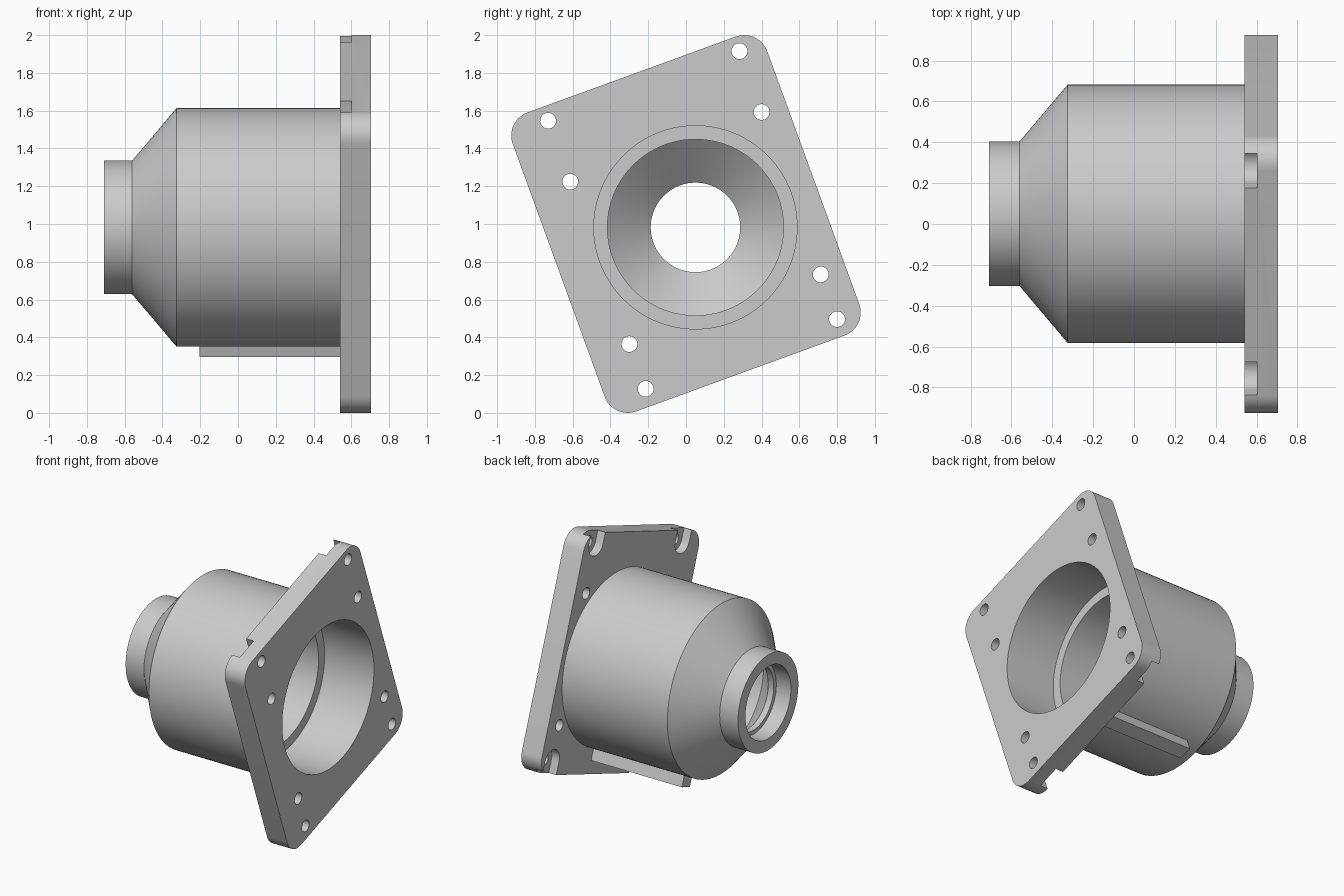
import bpy, bmesh
from math import sin, cos, pi, radians
from mathutils import Matrix, Vector

if "Cube" in bpy.data.objects:
    bpy.data.objects.remove(bpy.data.objects["Cube"], do_unlink=True)

grey = bpy.data.materials.new("machined grey")
grey.use_nodes = True
grey.diffuse_color = (0.6, 0.6, 0.6, 1)
grey.node_tree.nodes["Principled BSDF"].inputs["Base Color"].default_value = (0.6, 0.6, 0.6, 1)

# Flange frame: local y and z run along the flange sides, tilted about x
FRAME = Matrix.Translation((0, 0, 1)) @ Matrix.Rotation(radians(20), 4, 'X')
BORE_U, BORE_V = 0.041, -0.034
BACK, FACE = 0.54, 0.705
BORE_R = 0.538


def make_object(name, bm, matrix):
    bmesh.ops.recalc_face_normals(bm, faces=bm.faces)
    bm.transform(matrix)
    mesh = bpy.data.meshes.new(name)
    bm.to_mesh(mesh)
    bm.free()
    mesh.materials.append(grey)
    obj = bpy.data.objects.new(name, mesh)
    bpy.context.collection.objects.link(obj)
    return obj


def arc(u, v, r, start, end, steps):
    angles = [radians(start + (end - start) * i / steps) for i in range(steps + 1)]
    return [(u + r * cos(a), v + r * sin(a)) for a in angles]


def prism(name, outline, x0, x1):
    bm = bmesh.new()
    face = bm.faces.new([bm.verts.new((x0, u, v)) for u, v in outline])
    grown = bmesh.ops.extrude_face_region(bm, geom=[face])["geom"]
    verts = [g for g in grown if isinstance(g, bmesh.types.BMVert)]
    bmesh.ops.translate(bm, verts=verts, vec=(x1 - x0, 0, 0))
    return make_object(name, bm, FRAME)


def activate(obj):
    bpy.ops.object.select_all(action='DESELECT')
    obj.select_set(True)
    bpy.context.view_layer.objects.active = obj


def cut(obj, outline, x0, x1):
    cutter = prism("cutter", outline, x0, x1)
    cutter.hide_render = True
    mod = obj.modifiers.new("cut", 'BOOLEAN')
    mod.operation = 'DIFFERENCE'
    mod.solver = 'EXACT'
    mod.object = cutter
    activate(obj)
    bpy.ops.object.modifier_apply(modifier=mod.name)
    bpy.data.objects.remove(cutter, do_unlink=True)


def circle(u, v, r, steps):
    return arc(u, v, r, 0, 360, steps)[:-1]


# Mounting flange: rounded rectangle with the main bore
outline = []
for i, (su, sv) in enumerate([(1, 1), (-1, 1), (-1, -1), (1, -1)]):
    outline += arc(su * 0.587, sv * 0.712, 0.13, i * 90, i * 90 + 90, 12)
flange = prism("mounting_flange", outline, BACK, FACE)
cut(flange, circle(BORE_U, BORE_V, BORE_R, 96), 0.4, 0.9)

# Bolt holes, with open-ended slots behind the four corner ones
for u in (-0.499, 0.579):
    for v in (0.763, 0.42, -0.495, -0.747):
        cut(flange, circle(u, v, 0.042, 24), 0.4, 0.9)
        if abs(v) > 0.6:
            s = 1 if v > 0 else -1
            half_round = arc(u, v, 0.086, 180, 180 + s * 180, 16)
            cut(flange, half_round + [(u + 0.086, s * 1.1), (u - 0.086, s * 1.1)], 0.4, 0.602)

# Housing: outer shell, shoulder, neck, then back through the inside
profile = [(BACK, 0.632), (-0.325, 0.632), (-0.56, 0.354), (-0.71, 0.354),
           (-0.71, 0.267), (-0.59, 0.267), (-0.59, 0.237), (-0.545, 0.237),
           (-0.347, 0.466), (0.3, 0.466), (0.3, BORE_R), (BACK, BORE_R)]
bm = bmesh.new()
ring = [bm.verts.new((x, r, 0)) for x, r in profile]
edges = [bm.edges.new((ring[i - 1], ring[i])) for i in range(len(ring))]
bmesh.ops.spin(bm, geom=ring + edges, cent=(0, 0, 0), axis=(1, 0, 0),
               angle=2 * pi, steps=96, use_merge=False)
bmesh.ops.remove_doubles(bm, verts=bm.verts, dist=0.0005)
housing = make_object("housing", bm, FRAME @ Matrix.Translation((0, BORE_U, BORE_V)))

# Locating rib along the underside of the housing
low, high = BORE_V - 0.713, BORE_V - 0.6
rib = prism("locating_rib", [(BORE_U - 0.05, low), (BORE_U + 0.05, low),
                             (BORE_U + 0.05, high), (BORE_U - 0.05, high)], -0.205, BACK)

for part in (flange, housing):
    activate(part)
    bpy.ops.object.shade_smooth_by_angle(angle=radians(25))
